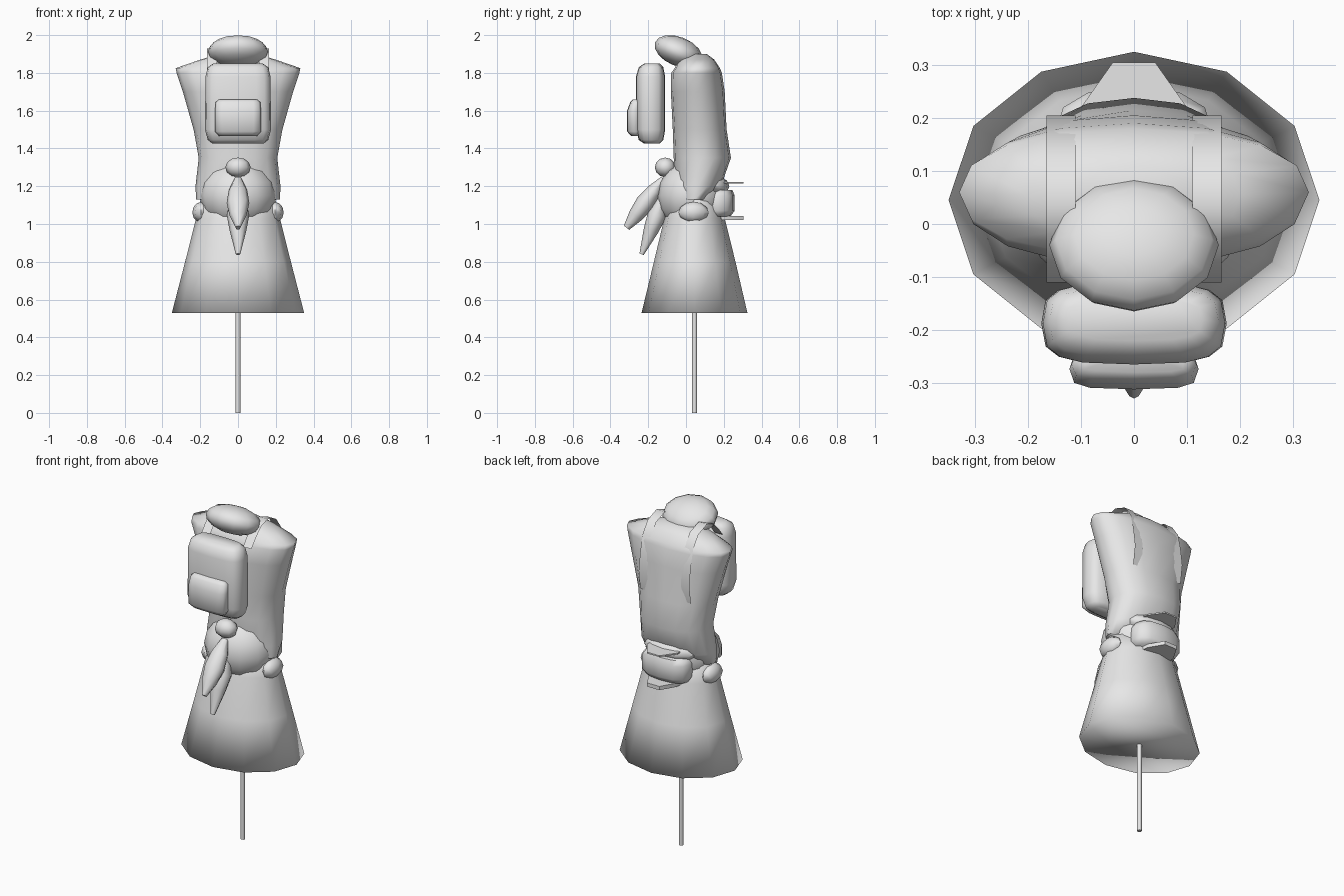
import bpy, bmesh, math
from mathutils import Vector, Matrix

cube = bpy.data.objects.get("Cube")
if cube:
    bpy.data.objects.remove(cube, do_unlink=True)

grey = bpy.data.materials.new("plain_grey")
grey.use_nodes = True
grey.diffuse_color = (0.8, 0.8, 0.8, 1)
grey.node_tree.nodes["Principled BSDF"].inputs["Base Color"].default_value = (0.8, 0.8, 0.8, 1)


def finish(name, bm, angle=60):
    bmesh.ops.recalc_face_normals(bm, faces=bm.faces)
    mesh = bpy.data.meshes.new(name)
    bm.to_mesh(mesh)
    bm.free()
    mesh.materials.append(grey)
    ob = bpy.data.objects.new(name, mesh)
    bpy.context.collection.objects.link(ob)
    bpy.ops.object.select_all(action="DESELECT")
    ob.select_set(True)
    bpy.context.view_layer.objects.active = ob
    bpy.ops.object.shade_smooth_by_angle(angle=math.radians(angle))
    return ob


def loft(name, rings, sides=12, power=1.0, angle=60):
    """Stacked oval rings given as (z, half width, front y, back y)."""
    bm = bmesh.new()
    loops = []
    for z, rx, y0, y1 in rings:
        loop = []
        for i in range(sides):
            a = 2 * math.pi * i / sides
            c, s = math.cos(a), math.sin(a)
            x = math.copysign(abs(c) ** power, c) * rx
            y = (y0 + y1) / 2 + math.copysign(abs(s) ** power, s) * (y1 - y0) / 2
            loop.append(bm.verts.new((x, y, z)))
        loops.append(loop)
    for a, b in zip(loops, loops[1:]):
        for i in range(sides):
            j = (i + 1) % sides
            bm.faces.new((a[i], a[j], b[j], b[i]))
    bm.faces.new(loops[0])
    bm.faces.new(loops[-1])
    return finish(name, bm, angle)


def blob(name, centre, size, tilt=0, u=12, v=8, floor=None):
    """Ellipsoid, tilted about x, optionally cut flat below."""
    bm = bmesh.new()
    m = (Matrix.Translation(centre) @ Matrix.Rotation(math.radians(tilt), 4, "X")
         @ Matrix.Diagonal((*size, 1)))
    bmesh.ops.create_uvsphere(bm, u_segments=u, v_segments=v, radius=1, matrix=m)
    if floor is not None:
        bmesh.ops.bisect_plane(bm, geom=bm.verts[:] + bm.edges[:] + bm.faces[:],
                               plane_co=(0, 0, floor), plane_no=(0, 0, -1), clear_outer=True)
        bmesh.ops.holes_fill(bm, edges=[e for e in bm.edges if e.is_boundary])
    return finish(name, bm)


def tail(name, start, end, widths, sides=8):
    """Tapered sash end running from start to end."""
    bm = bmesh.new()
    start, end = Vector(start), Vector(end)
    d = (end - start).normalized()
    side = Vector((1, 0, 0))
    up = d.cross(side)
    loops = []
    for t, w, h in widths:
        p = start.lerp(end, t)
        loops.append([bm.verts.new(p + side * w * math.cos(2 * math.pi * i / sides)
                                   + up * h * math.sin(2 * math.pi * i / sides)) for i in range(sides)])
    for a, b in zip(loops, loops[1:]):
        for i in range(sides):
            j = (i + 1) % sides
            bm.faces.new((a[i], a[j], b[j], b[i]))
    bm.faces.new(loops[0])
    bm.faces.new(loops[-1])
    return finish(name, bm)


def ribbon(name, path, x0, x1, thick):
    """Flat strap following a (y, z) path."""
    bm = bmesh.new()
    rows = [[bm.verts.new((x, y, z)) for x in (x0, x1)] for y, z in path]
    for a, b in zip(rows, rows[1:]):
        bm.faces.new((a[0], a[1], b[1], b[0]))
    bmesh.ops.solidify(bm, geom=bm.faces[:], thickness=thick)
    return finish(name, bm, 40)


def plate(name, outline, z, thick):
    """Horizontal plate from the +x half of its outline."""
    bm = bmesh.new()
    pts = outline + [(-x, y) for x, y in reversed(outline)]
    face = bm.faces.new([bm.verts.new((x, y, z)) for x, y in pts])
    out = bmesh.ops.extrude_face_region(bm, geom=[face])
    for v in out["geom"]:
        if isinstance(v, bmesh.types.BMVert):
            v.co.z += thick
    return finish(name, bm, 30)


# Stand and skirt
loft("stand_pole", [(0, 0.013, 0.032, 0.058), (0.53, 0.013, 0.032, 0.058)], 8)
loft("skirt", [(0.53, 0.35, -0.235, 0.325), (0.8, 0.28, -0.17, 0.262),
               (1.03, 0.222, -0.115, 0.205), (1.16, 0.19, -0.07, 0.17)], angle=180)

# Torso with wide shoulders
loft("torso", [(1.13, 0.222, -0.035, 0.125), (1.2, 0.225, -0.06, 0.185), (1.35, 0.208, -0.065, 0.238),
               (1.5, 0.235, -0.07, 0.215), (1.7, 0.292, -0.08, 0.205), (1.8, 0.325, -0.078, 0.19),
               (1.825, 0.33, -0.06, 0.18), (1.87, 0.2, -0.04, 0.15), (1.9, 0.1, 0, 0.11)], 16, 0.9, 75)

# Sash: front bulge, knot, hanging ends, hip and back folds
blob("sash_front", (0, 0.03, 1.15), (0.205, 0.185, 0.185), floor=1.01)
blob("sash_knot", (0, -0.11, 1.3), (0.067, 0.055, 0.052), u=8, v=6)
tail("sash_end_upper", (0, -0.12, 1.24), (0, -0.315, 0.98),
     [(0, 0.02, 0.015), (0.25, 0.05, 0.04), (0.5, 0.06, 0.05), (0.75, 0.045, 0.04), (1, 0.012, 0.018)])
tail("sash_end_lower", (0, -0.11, 1.16), (0, -0.235, 0.84),
     [(0, 0.03, 0.02), (0.35, 0.06, 0.05), (0.6, 0.045, 0.04), (1, 0.012, 0.012)])
for side, x in (("left", 1), ("right", -1)):
    blob(side + "_hip_fold", (x * 0.195, 0.04, 1.062), (0.047, 0.08, 0.055), u=8, v=6)
loft("sash_back_band", [(1.04, 0.13, 0.1, 0.235), (1.07, 0.15, 0.08, 0.258),
                        (1.15, 0.15, 0.08, 0.258), (1.18, 0.13, 0.1, 0.245)], 12, 0.8)
blob("sash_back_fold", (0, 0.13, 1.2), (0.17, 0.1, 0.06), u=12, v=6)
plate("upper_sash_flap", [(0.1, 0.2), (0.1, 0.22), (0.04, 0.305)], 1.215, 0.008)
plate("lower_sash_flap", [(0.1, 0.15), (0.09, 0.22), (0.04, 0.305)], 1.02, 0.022)

# Backpack, pocket and bundle on top
loft("backpack", [(1.425, 0.135, -0.22, -0.14), (1.445, 0.16, -0.25, -0.12), (1.5, 0.175, -0.265, -0.11),
                  (1.78, 0.172, -0.265, -0.11), (1.83, 0.16, -0.25, -0.12), (1.85, 0.13, -0.22, -0.14)],
     16, 0.6)
loft("backpack_pocket", [(1.465, 0.1, -0.29, -0.24), (1.49, 0.122, -0.312, -0.235),
                         (1.6, 0.122, -0.312, -0.235), (1.645, 0.118, -0.295, -0.235),
                         (1.66, 0.1, -0.28, -0.24)], 12, 0.55)
blob("top_bundle", (0, -0.04, 1.913), (0.16, 0.133, 0.077), tilt=-22, u=12, v=8)

# Shoulder straps
strap = [(-0.11, 1.81), (-0.07, 1.86), (-0.02, 1.91), (0.04, 1.93), (0.12, 1.9), (0.17, 1.83),
         (0.19, 1.74), (0.205, 1.63), (0.19, 1.52)]
for side, x in (("left", 1), ("right", -1)):
    ribbon(side + "_strap", strap, x * 0.11, x * 0.165, 0.012)
